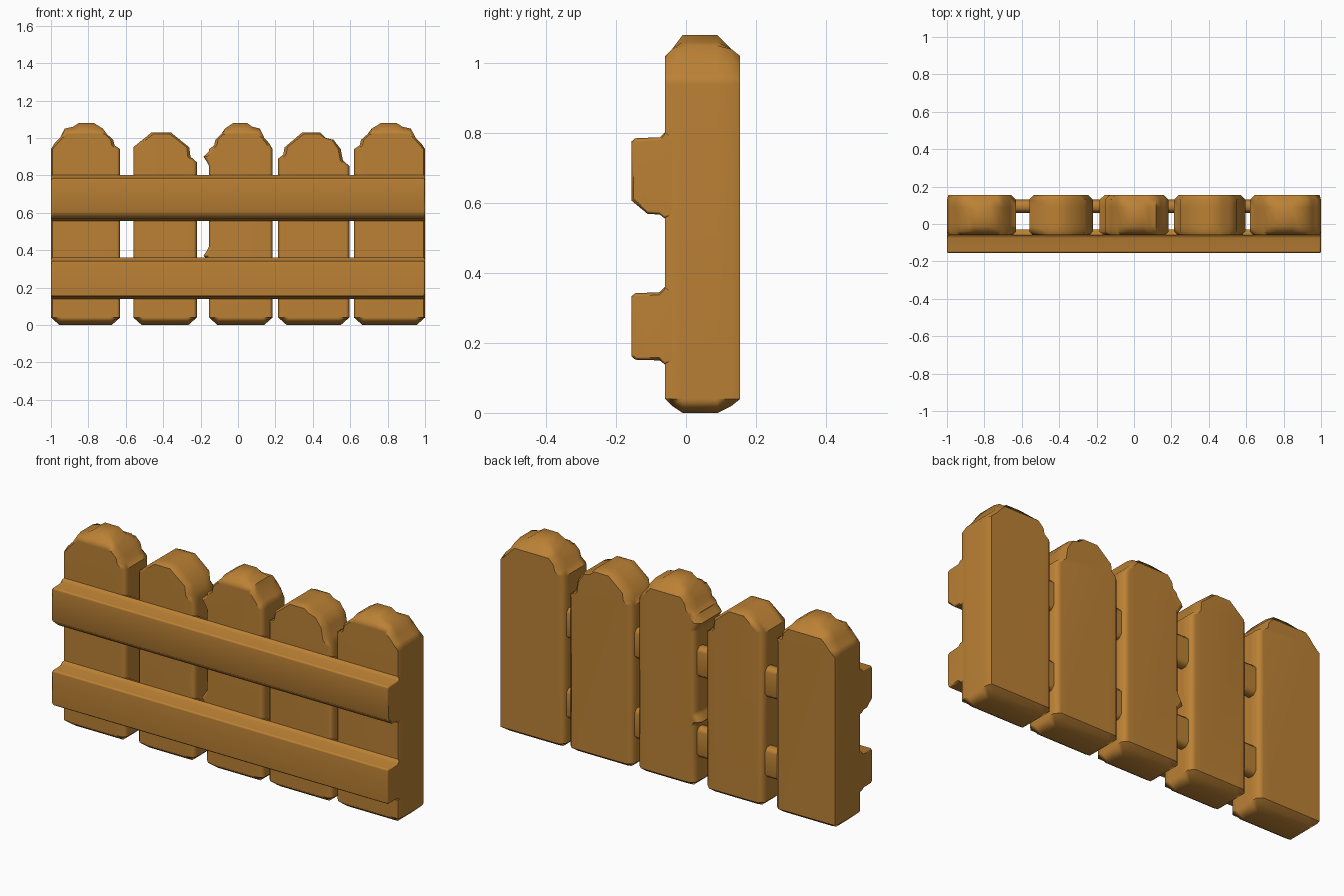
import bpy
import bmesh
import math

if "Cube" in bpy.data.objects:
    bpy.data.objects.remove(bpy.data.objects["Cube"], do_unlink=True)

wood = bpy.data.materials.new("warm brown wood")
wood.use_nodes = True
wood.diffuse_color = (0.50, 0.22, 0.035, 1)
wood.node_tree.nodes["Principled BSDF"].inputs["Base Color"].default_value = wood.diffuse_color


def loft(name, rings):
    """Skin a stack of matching closed outlines and cap both ends."""
    bm = bmesh.new()
    loops = [[bm.verts.new(co) for co in ring] for ring in rings]
    count = len(loops[0])
    for a, b in zip(loops, loops[1:]):
        for i in range(count):
            j = (i + 1) % count
            bm.faces.new((a[i], a[j], b[j], b[i]))
    bm.faces.new(loops[0])
    bm.faces.new(loops[-1])
    bmesh.ops.remove_doubles(bm, verts=bm.verts, dist=0.0005)
    bmesh.ops.recalc_face_normals(bm, faces=bm.faces)
    mesh = bpy.data.meshes.new(name)
    bm.to_mesh(mesh)
    bm.free()
    mesh.materials.append(wood)
    obj = bpy.data.objects.new(name, mesh)
    bpy.context.collection.objects.link(obj)
    bpy.ops.object.select_all(action='DESELECT')
    obj.select_set(True)
    bpy.context.view_layer.objects.active = obj
    bpy.ops.object.shade_smooth_by_angle(angle=math.radians(50))
    weighted = obj.modifiers.new("even shading", 'WEIGHTED_NORMAL')
    weighted.keep_sharp = True
    return obj


# Picket slices through the depth: y, side inset, lowest z, highest z
SLICES = [
    (-0.06, 0.018, 0.04, 1.02),
    (-0.04, 0.0, 0.02, 1.04),
    (-0.01, 0.0, 0.0, 1.08),
    (0.09, 0.0, 0.0, 1.08),
    (0.13, 0.0, 0.02, 1.04),
    (0.155, 0.025, 0.04, 1.02),
]


def picket(name, left, right, crown, chips=()):
    """Crown runs left to right as (fraction of width, height)."""
    width = right - left
    outline = [(left, 0.04), (left + 0.045, 0), (right - 0.045, 0), (right, 0.04)]
    outline += [(left + u * width, z) for u, z in reversed(crown)]
    outline += [(left - d, z) for d, z in chips]
    mid = (left + right) / 2
    rings = []
    for y, inset, low, high in SLICES:
        ring = []
        for x, z in outline:
            side = 0.008 if inset and abs(x) > 0.99 else inset
            squeeze = 1 - 2 * side / width
            ring.append((mid + (x - mid) * squeeze, y, min(max(z, low), high)))
        rings.append(ring)
    return loft(name, rings)


# Crown shapes: worn rounded tops and worn pointed tops
rounded = [(0, 0.94), (0.08, 0.96), (0.1, 0.99), (0.19, 1.02), (0.25, 1.05),
           (0.38, 1.08), (0.6, 1.08), (0.68, 1.06), (0.8, 1.05),
           (0.87, 1.0), (0.95, 0.97), (1, 0.94)]
rounded_mirrored = [(1 - u, z) for u, z in reversed(rounded)]
pointed = [(0, 0.95), (0.29, 1.03), (0.59, 1.03), (0.88, 0.95), (0.9, 0.9), (1, 0.87)]
stepped = [(0, 0.89), (0.07, 0.91), (0.09, 0.95), (0.34, 1.03), (0.59, 1.03),
           (0.67, 1.0), (0.78, 0.99), (0.88, 0.94), (0.91, 0.88), (1, 0.85)]
splinters = [(0, 0.93), (0.03, 0.9), (0.01, 0.87), (0, 0.85),
             (0, 0.42), (0.01, 0.4), (0.03, 0.37), (0, 0.34)]

picket("outer_right_picket", -1.0, -0.63, rounded_mirrored)
picket("inner_right_picket", -0.56, -0.22, pointed)
picket("middle_picket", -0.155, 0.185, rounded, splinters)
picket("inner_left_picket", 0.215, 0.595, stepped)
picket("outer_left_picket", 0.62, 1.0, rounded)


# Rails: bevelled section with a small flare where it meets the pickets
def rail(name, low, high, slant):
    section = [(-0.03, low - 0.005), (-0.06, low - 0.012), (-0.075, low),
               (-0.145 + slant, low + 0.002), (-0.156, low + 0.012 + slant * 0.8),
               (-0.156, high - 0.012), (-0.145, high - 0.003),
               (-0.075, high), (-0.06, high + 0.015), (-0.03, high + 0.005)]
    mid_y, mid_z = -0.09, (low + high) / 2
    rings = []
    for x, scale in ((-1, 0.92), (-0.99, 1), (0.99, 1), (1, 0.92)):
        rings.append([(x, mid_y + (y - mid_y) * scale, mid_z + (z - mid_z) * scale)
                      for y, z in section])
    return loft(name, rings)


rail("lower_rail", 0.15, 0.345, 0)
rail("upper_rail", 0.567, 0.788, 0.035)


# Bridges between neighbouring pickets, behind each rail
def bridge(name, x, z):
    section = [(0.06, -0.06), (0.08, -0.08), (0.11, -0.08), (0.13, -0.06),
               (0.13, 0.06), (0.11, 0.08), (0.08, 0.08), (0.06, 0.06)]
    rings = [[(x + dx, y, z + dz) for y, dz in section] for dx in (-0.06, 0.06)]
    return loft(name, rings)


for x in (-0.595, -0.19, 0.2, 0.607):
    bridge("lower_bridge", x, 0.25)
    bridge("upper_bridge", x, 0.68)
